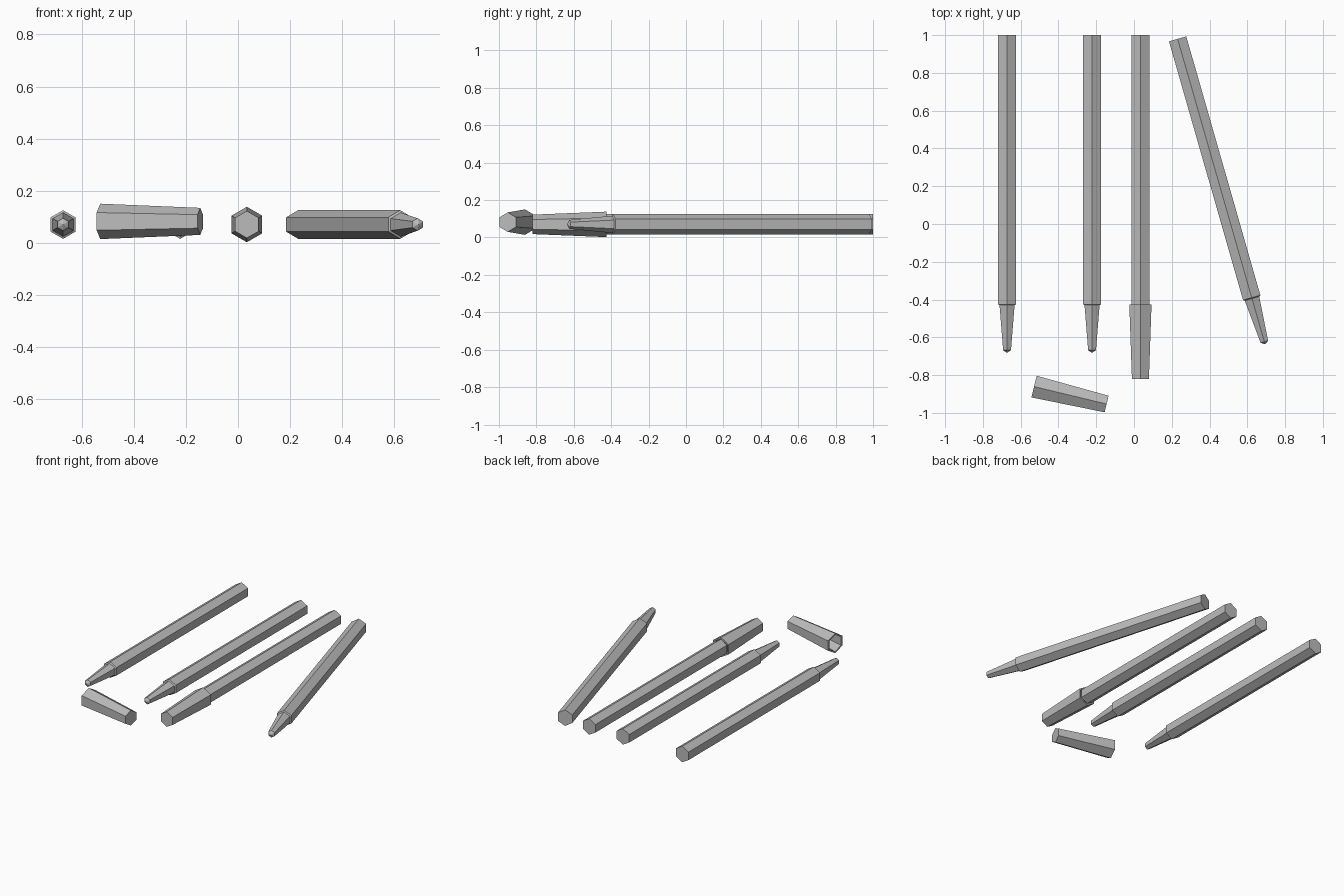
import bpy, bmesh, math
from mathutils import Matrix, Vector

if "Cube" in bpy.data.objects:
    bpy.data.objects.remove(bpy.data.objects["Cube"])

GREY = (0.5, 0.5, 0.5, 1)
plastic = bpy.data.materials.new("grey_plastic")
plastic.use_nodes = True
plastic.diffuse_color = GREY
plastic.node_tree.nodes["Principled BSDF"].inputs["Base Color"].default_value = GREY


def hex_part(name, rings, start, end):
    """Loft hexagons of (distance, radius) along start->end, corner up; radius 0 is a point."""
    start, end = Vector(start), Vector(end)
    along = (end - start).normalized()
    up = Vector((0, 0, 1))
    side = along.cross(up)
    bm = bmesh.new()
    previous = None
    for dist, radius in rings:
        centre = start + along * dist
        if radius == 0:
            ring = [bm.verts.new(centre)] * 6
        else:
            ring = [bm.verts.new(centre + radius * (up * math.cos(a) + side * math.sin(a)))
                    for a in (math.radians(60 * i) for i in range(6))]
        if previous:
            for i in range(6):
                j = (i + 1) % 6
                corners = [previous[i], previous[j], ring[j], ring[i]]
                bm.faces.new(list(dict.fromkeys(corners)))
        else:
            first = ring
        previous = ring
    if previous[0] is not previous[1]:
        bm.faces.new(previous)
    if first[0] is not first[1]:
        bm.faces.new(first)
    bmesh.ops.recalc_face_normals(bm, faces=bm.faces)
    mesh = bpy.data.meshes.new(name)
    bm.to_mesh(mesh)
    bm.free()
    mesh.materials.append(plastic)
    obj = bpy.data.objects.new(name, mesh)
    bpy.context.collection.objects.link(obj)
    return obj


# Long barrel, stepped-in tapering grip and blunt writing point
BARREL = [(0, 0.055), (1.425, 0.055), (1.43, 0.046)]
GRIP = [(1.43, 0.046), (1.668, 0.024), (1.682, 0)]
PEN = BARREL + GRIP[1:]
# Outside of the cap from the closed end to the rim, then back down inside
CAP = [(0, 0.052), (0.395, 0.068), (0.395, 0.057), (0.02, 0.043)]

# Three parallel pens and one lying at an angle
Z = 0.07
for name, x in (("right_pen", -0.672), ("middle_pen", -0.222), ("capped_pen", 0.034)):
    hex_part(name, PEN, (x, 1, Z), (x, -0.68, Z))
hex_part("angled_pen", PEN, (0.231, 0.98, Z), (0.694, -0.637, Z))

# Fitted cap and loose cap
hex_part("fitted_cap", CAP, (0.034, -0.82, Z), (0.034, -0.425, Z))
hex_part("loose_cap", CAP, (-0.145, -0.953, 0.082), (-0.528, -0.861, 0.082))
